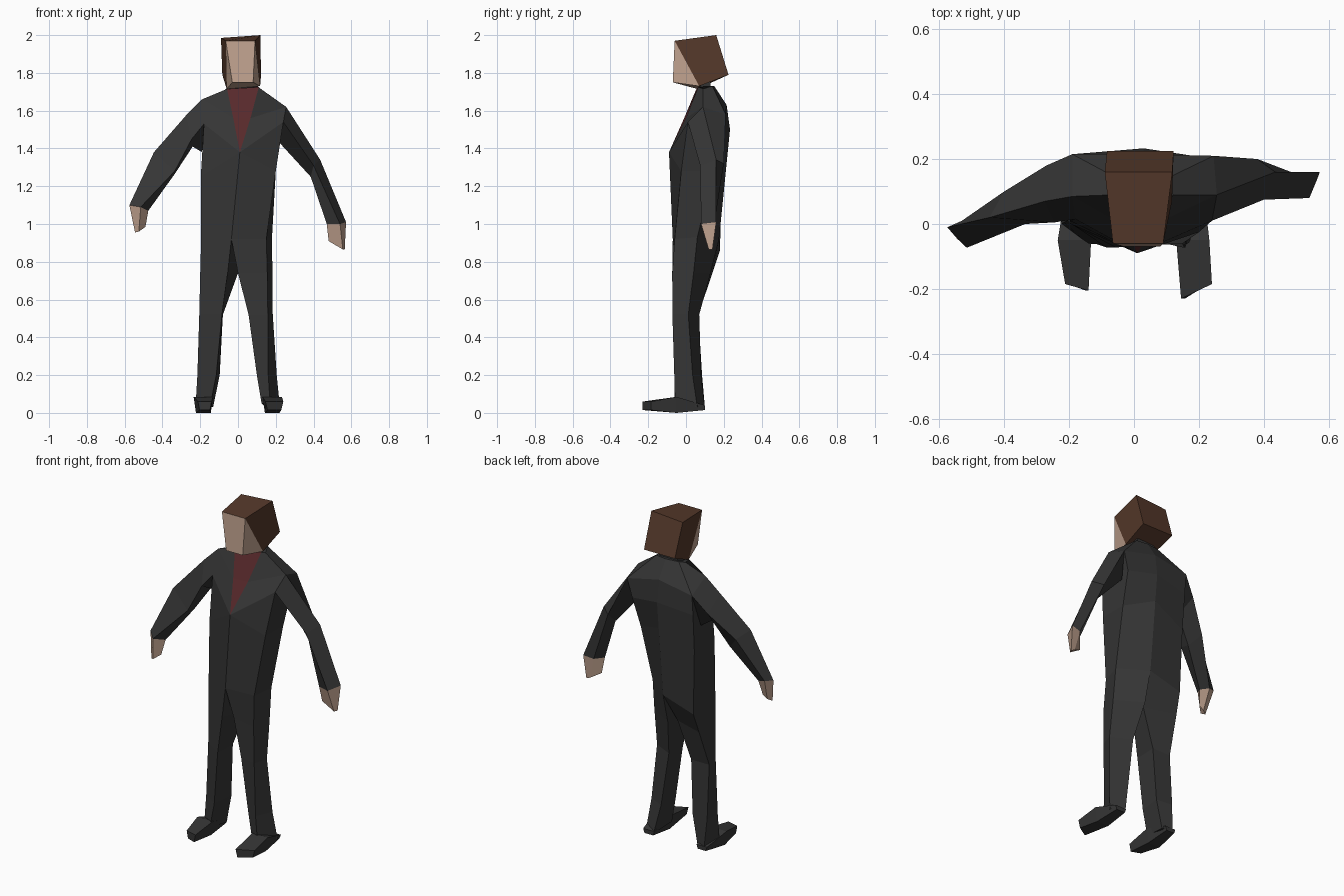
import bpy, bmesh


def material(name, rgb):
    m = bpy.data.materials.new(name)
    m.diffuse_color = (*rgb, 1)
    return m


SUIT = material("charcoal suit", (0.036, 0.036, 0.036))
SKIN = material("skin", (0.54, 0.37, 0.28))
HAIR = material("brown hair", (0.09, 0.04, 0.023))
SHIRT = material("dark red shirt", (0.1, 0.023, 0.025))


def finish(name, bm, mats):
    bmesh.ops.remove_doubles(bm, verts=bm.verts, dist=0.0005)
    bmesh.ops.recalc_face_normals(bm, faces=bm.faces)
    me = bpy.data.meshes.new(name)
    bm.to_mesh(me)
    bm.free()
    for m in mats:
        me.materials.append(m)
    ob = bpy.data.objects.new(name, me)
    bpy.context.collection.objects.link(ob)
    return ob


def loft(name, rings, mats, start=True, end=True, paint=None):
    """Skin matching rings of points; paint(ring, side) picks the material."""
    bm = bmesh.new()
    vs = [[bm.verts.new(p) for p in r] for r in rings]
    n = len(rings[0])
    for i in range(len(vs) - 1):
        for j in range(n):
            k = (j + 1) % n
            f = bm.faces.new((vs[i][j], vs[i][k], vs[i + 1][k], vs[i + 1][j]))
            if paint:
                f.material_index = paint(i, j)
    if start:
        bm.faces.new(vs[0][::-1])
    if end:
        bm.faces.new(vs[-1])
    return finish(name, bm, mats)


# Jacket: rings run front-left, front-right, right side, back, left side;
# the two front points part above the button to form the shirt opening
hem = (-0.035, -0.07, 0.92)
button = (0.01, -0.09, 1.38)
jacket = [
    [hem, hem, (0.15, -0.06, 0.92), (0.18, 0.06, 0.93),
     (0.03, 0.175, 0.92), (-0.175, 0.18, 0.86), (-0.195, 0.0, 0.92)],
    [button, button, (0.2, -0.025, 1.28), (0.2, 0.145, 1.28),
     (0.03, 0.217, 1.34), (-0.187, 0.188, 1.25), (-0.197, 0.01, 1.25)],
    [button, button, (0.24, 0.01, 1.54), (0.215, 0.205, 1.47),
     (0.03, 0.233, 1.50), (-0.19, 0.205, 1.47), (-0.18, 0.015, 1.53)],
    [(-0.025, -0.01, 1.56), (0.066, 0.0, 1.56), (0.255, 0.09, 1.62), (0.245, 0.21, 1.58),
     (0.03, 0.215, 1.63), (-0.19, 0.215, 1.59), (-0.19, 0.085, 1.66)],
    [(-0.058, 0.055, 1.715), (0.11, 0.065, 1.725), (0.12, 0.09, 1.715), (0.10, 0.14, 1.73),
     (0.03, 0.15, 1.73), (-0.05, 0.14, 1.73), (-0.06, 0.09, 1.71)],
]
loft("jacket", jacket, [SUIT, SHIRT], start=False,
     paint=lambda i, j: 1 if j == 0 and i >= 2 else 0)

# Sleeves: shoulder, elbow and wrist rings (top, back, under, front)
left_wrist = [(-0.575, -0.01, 1.10), (-0.53, 0.01, 1.09),
              (-0.475, -0.01, 1.07), (-0.515, -0.073, 1.09)]
loft("left_sleeve", [
    [jacket[3][6], jacket[3][5], (-0.19, 0.13, 1.38), jacket[2][6]],
    [(-0.275, 0.07, 1.575), (-0.27, 0.18, 1.49), (-0.24, 0.09, 1.41), (-0.245, 0.005, 1.45)],
    [(-0.445, 0.02, 1.38), (-0.40, 0.10, 1.34), (-0.335, 0.06, 1.265), (-0.335, 0.0, 1.28)],
    left_wrist], [SUIT])
right_wrist = [(0.572, 0.16, 1.01), (0.51, 0.15, 1.0),
               (0.47, 0.10, 1.0), (0.54, 0.08, 1.0)]
loft("right_sleeve", [
    [jacket[3][2], jacket[3][3], (0.22, 0.16, 1.43), jacket[2][2]],
    [(0.435, 0.16, 1.34), (0.38, 0.20, 1.32), (0.385, 0.12, 1.25), (0.40, 0.075, 1.31)],
    right_wrist], [SUIT])

# Hands: tapered from the wrists
loft("left_hand", [left_wrist, [(-0.545, -0.045, 0.955), (-0.52, -0.03, 0.965),
                                (-0.49, -0.03, 0.985), (-0.525, -0.06, 0.96)]], [SKIN])
loft("right_hand", [right_wrist, [(0.565, 0.14, 0.865), (0.54, 0.14, 0.875),
                                  (0.48, 0.115, 0.91), (0.555, 0.12, 0.865)]], [SKIN])

# Trousers: hip, crotch, knee and ankle rings
# (front outer, front inner, back inner, back outer)
hips = jacket[0]
loft("left_leg", [
    [hips[6], hem, hips[4], hips[5]],
    [(-0.2, 0.005, 0.74), (-0.055, -0.073, 0.74), (0.0, 0.08, 0.74), (-0.185, 0.14, 0.74)],
    [(-0.205, 0.01, 0.52), (-0.085, -0.072, 0.52), (-0.08, 0.065, 0.52), (-0.2, 0.065, 0.52)],
    [(-0.215, 0.005, 0.2), (-0.115, -0.062, 0.2), (-0.097, 0.075, 0.2), (-0.2, 0.085, 0.2)],
    [(-0.225, 0.0, 0.03), (-0.145, -0.06, 0.05), (-0.132, 0.08, 0.03), (-0.19, 0.1, 0.03)]],
    [SUIT], start=False)
loft("right_leg", [
    [hips[2], hem, hips[4], hips[3]],
    [(0.155, -0.073, 0.74), (0.0, -0.04, 0.74), (0.03, 0.13, 0.74), (0.182, 0.04, 0.74)],
    [(0.158, -0.072, 0.52), (0.056, -0.05, 0.52), (0.065, 0.07, 0.52), (0.184, 0.012, 0.52)],
    [(0.16, -0.062, 0.2), (0.1, -0.045, 0.2), (0.11, 0.08, 0.2), (0.205, 0.035, 0.2)],
    [(0.17, -0.058, 0.05), (0.125, -0.045, 0.05), (0.145, 0.1, 0.03), (0.222, 0.06, 0.03)]],
    [SUIT], start=False)


# Shoes: heel, instep and toe rings, soles narrower than the uppers
def shoe(name, sections):
    loft(name, [[(a + (b - a) * 0.12, y, lo), (b - (b - a) * 0.12, y + dy, lo),
                 (b, y + dy, hi), (a, y, hi)]
                for a, b, y, dy, lo, hi in sections], [SUIT])


shoe("left_shoe", [(-0.21, -0.14, 0.1, 0, 0.015, 0.04), (-0.235, -0.132, -0.05, 0, 0.0, 0.085),
                   (-0.212, -0.14, -0.185, -0.02, 0.015, 0.06)])
shoe("right_shoe", [(0.215, 0.14, 0.1, 0, 0.015, 0.04), (0.232, 0.13, -0.05, 0, 0.0, 0.085),
                    (0.24, 0.145, -0.185, -0.045, 0.015, 0.06)])

# Collar stand under the head
loft("collar_stand", [[(-0.04, 0.07, z), (0.095, 0.075, z), (0.085, 0.13, z), (-0.035, 0.13, z)]
                      for z in (1.68, 1.77)], [SUIT])

# Head: boxy hair with the face and cheeks in skin
bm = bmesh.new()
v = {k: bm.verts.new(p) for k, p in {
    "brow_l": (-0.065, -0.06, 1.97), "brow_r": (0.09, -0.06, 1.97),
    "chin_l": (-0.03, -0.07, 1.75), "chin_r": (0.08, -0.07, 1.75),
    "crown_l": (-0.09, 0.16, 1.985), "crown_r": (0.118, 0.16, 2.0),
    "nape_l": (-0.083, 0.225, 1.79), "nape_r": (0.122, 0.225, 1.79),
    "jaw_l": (-0.06, 0.06, 1.715), "jaw_r": (0.117, 0.07, 1.73)}.items()}


def head_face(keys, mat):
    bm.faces.new([v[k] for k in keys.split()]).material_index = mat


head_face("brow_l brow_r chin_r chin_l", 1)
head_face("chin_l chin_r jaw_r jaw_l", 1)
head_face("brow_l brow_r crown_r crown_l", 0)
head_face("crown_l crown_r nape_r nape_l", 0)
head_face("nape_l nape_r jaw_r jaw_l", 0)
for s in "lr":
    head_face(f"brow_{s} chin_{s} jaw_{s}", 1)
    head_face(f"brow_{s} jaw_{s} nape_{s} crown_{s}", 0)
finish("head", bm, [HAIR, SKIN])
